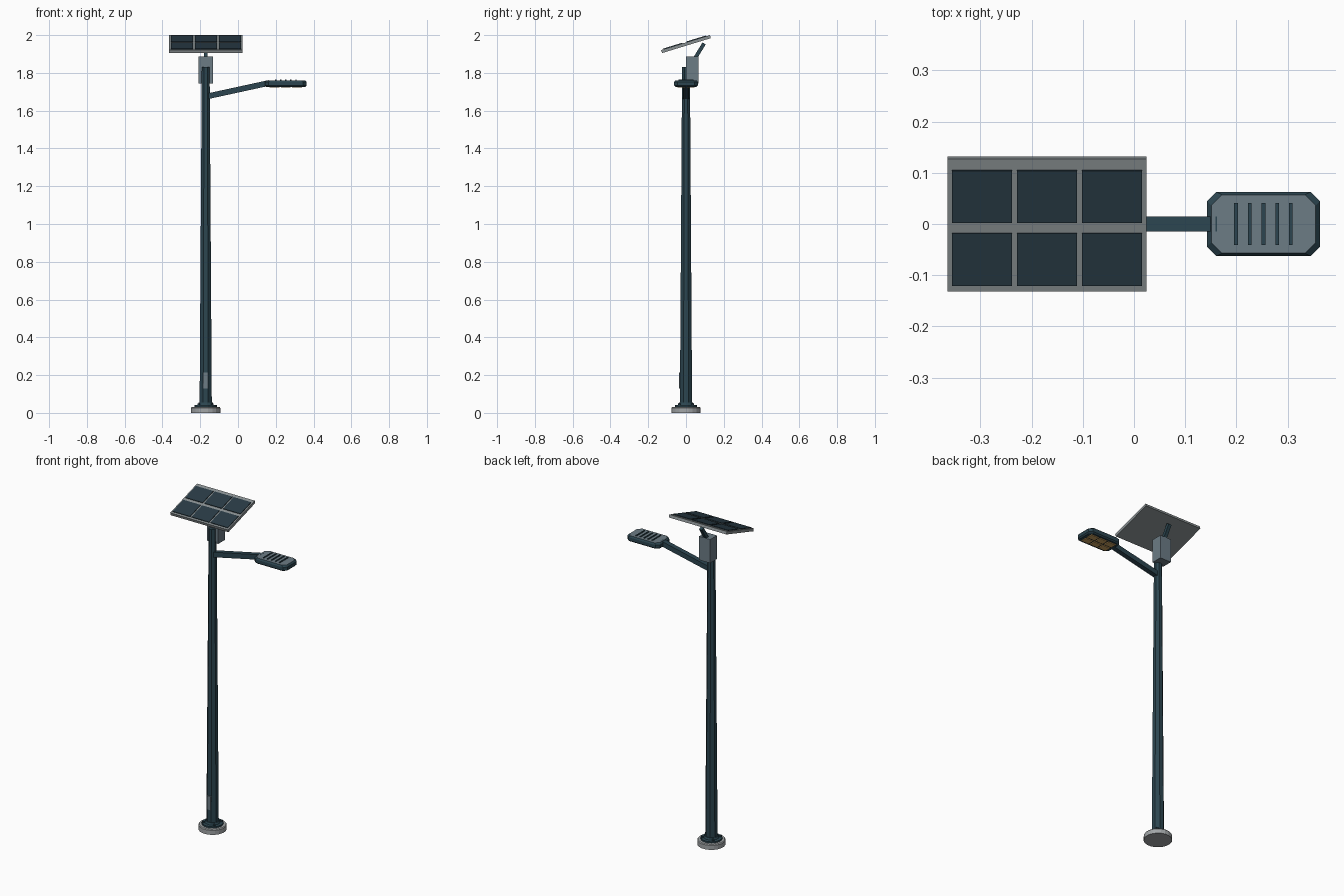
import bpy, bmesh, math
from mathutils import Matrix, Vector

cube = bpy.data.objects.get("Cube")
if cube:
    bpy.data.objects.remove(cube, do_unlink=True)


def material(name, rgb):
    m = bpy.data.materials.new(name)
    m.use_nodes = True
    m.diffuse_color = (*rgb, 1)
    m.node_tree.nodes["Principled BSDF"].inputs["Base Color"].default_value = (*rgb, 1)
    return m


TEAL = material("dark teal metal", (0.025, 0.06, 0.08))
CELL = material("solar cell", (0.022, 0.044, 0.06))
FRAME = material("frame grey", (0.25, 0.28, 0.29))
GREY = material("slate grey", (0.15, 0.2, 0.235))
STONE = material("concrete", (0.36, 0.38, 0.39))
AMBER = material("warm lamp", (0.6, 0.36, 0.12))


def finish(name, bm, *mats):
    bmesh.ops.recalc_face_normals(bm, faces=bm.faces)
    mesh = bpy.data.meshes.new(name)
    bm.to_mesh(mesh)
    bm.free()
    for m in mats:
        mesh.materials.append(m)
    obj = bpy.data.objects.new(name, mesh)
    bpy.context.collection.objects.link(obj)
    return obj


def box(name, size, centre, mat, rotation=Matrix()):
    bm = bmesh.new()
    bmesh.ops.create_cube(bm, size=1, matrix=Matrix.Translation(centre) @ rotation @ Matrix.Diagonal((*size, 1)))
    return finish(name, bm, mat)


def beam(name, start, end, width, depth, mat):
    start, end = Vector(start), Vector(end)
    axis = end - start
    turn = axis.to_track_quat("Z", "Y").to_matrix().to_4x4()
    return box(name, (width, depth, axis.length), (start + end) / 2, mat, turn)


def loft(name, rings, *mats):
    """Closed skin through a stack of rings of equal length."""
    bm = bmesh.new()
    loops = [[bm.verts.new(p) for p in ring] for ring in rings]
    for low, high in zip(loops, loops[1:]):
        for i in range(len(low)):
            j = (i + 1) % len(low)
            bm.faces.new((low[i], low[j], high[j], high[i]))
    bm.faces.new(loops[0][::-1])
    bm.faces.new(loops[-1])
    return finish(name, bm, *mats)


def turned(name, profile, sides, x, y, mat):
    """Stack of regular polygons from (radius, height) pairs."""
    angles = [2 * math.pi * (i + 0.5) / sides for i in range(sides)]
    return loft(name, [[(x + r * math.cos(a), y + r * math.sin(a), z) for a in angles]
                       for r, z in profile], mat)


POLE_X = -0.171

# Base and pole
turned("concrete_base", [(0.078, 0), (0.078, 0.027), (0.074, 0.032)], 20, POLE_X, 0, STONE)
turned("base_flange", [(0.06, 0.03), (0.06, 0.041), (0.043, 0.043), (0.038, 0.054)], 16, POLE_X, 0, TEAL)
for i in range(4):
    a = math.pi * (i + 0.5) / 2
    turned(f"anchor_bolt_{i + 1}", [(0.007, 0.04), (0.007, 0.05)], 6,
           POLE_X + 0.051 * math.cos(a), 0.051 * math.sin(a), TEAL)
turned("pole", [(0.035, 0.04), (0.0225, 1.83)], 8, POLE_X, 0, TEAL)
box("access_door", (0.026, 0.01, 0.084), (POLE_X, -0.032, 0.172), GREY)

# Battery housing and panel strut
box("battery_box", (0.075, 0.066, 0.143), (POLE_X, 0.033, 1.8145), GREY)
beam("panel_strut", (POLE_X, 0.04, 1.865), (POLE_X, 0.096, 1.956), 0.02, 0.02, TEAL)

# Solar panel, tilted towards the front
tilt = Matrix.Rotation(math.radians(17), 4, "X")
centre = Vector((-0.17, 0, 1.9525))
box("panel_frame", (0.388, 0.27, 0.017), centre, FRAME, tilt)
for row in (-1, 1):
    for col in (-1, 0, 1):
        offset = tilt @ Vector((col * 0.127, row * 0.064 - 0.005, 0.0095))
        box(f"solar_cell_{'front' if row < 0 else 'back'}_{col + 2}",
            (0.117, 0.107, 0.006), centre + offset, CELL, tilt)

# Lamp arm
beam("lamp_arm", (POLE_X, 0, 1.674), (0.165, 0, 1.747), 0.03, 0.03, TEAL)

# Lamp head with cut corners and a pale top
LAMP_X = 0.253


def cut_rectangle(hx, hy, cut, z):
    corner = [(hx, hy - cut), (hx - cut, hy)]
    quarter = corner + [(-x, y) for x, y in reversed(corner)]
    return [(LAMP_X + x, y, z) for x, y in quarter + [(-x, -y) for x, y in quarter]]


head = loft("lamp_head", [cut_rectangle(0.103, 0.055, 0.018, 1.726),
                          cut_rectangle(0.11, 0.0625, 0.018, 1.733),
                          cut_rectangle(0.11, 0.0625, 0.018, 1.752),
                          cut_rectangle(0.102, 0.057, 0.021, 1.761)], TEAL, GREY)
for face in head.data.polygons:
    face.material_index = int(face.normal.z > 0.95)
for i in range(5):
    box(f"cooling_fin_{i + 1}", (0.007, 0.082, 0.008), (LAMP_X + (i - 2) * 0.0268, 0, 1.7615), TEAL)
for row in (-1, 1):
    for col in (-1, 0, 1):
        box(f"light_{'front' if row < 0 else 'back'}_{col + 2}", (0.052, 0.04, 0.008),
            (LAMP_X + col * 0.06, row * 0.024, 1.7255), AMBER)
